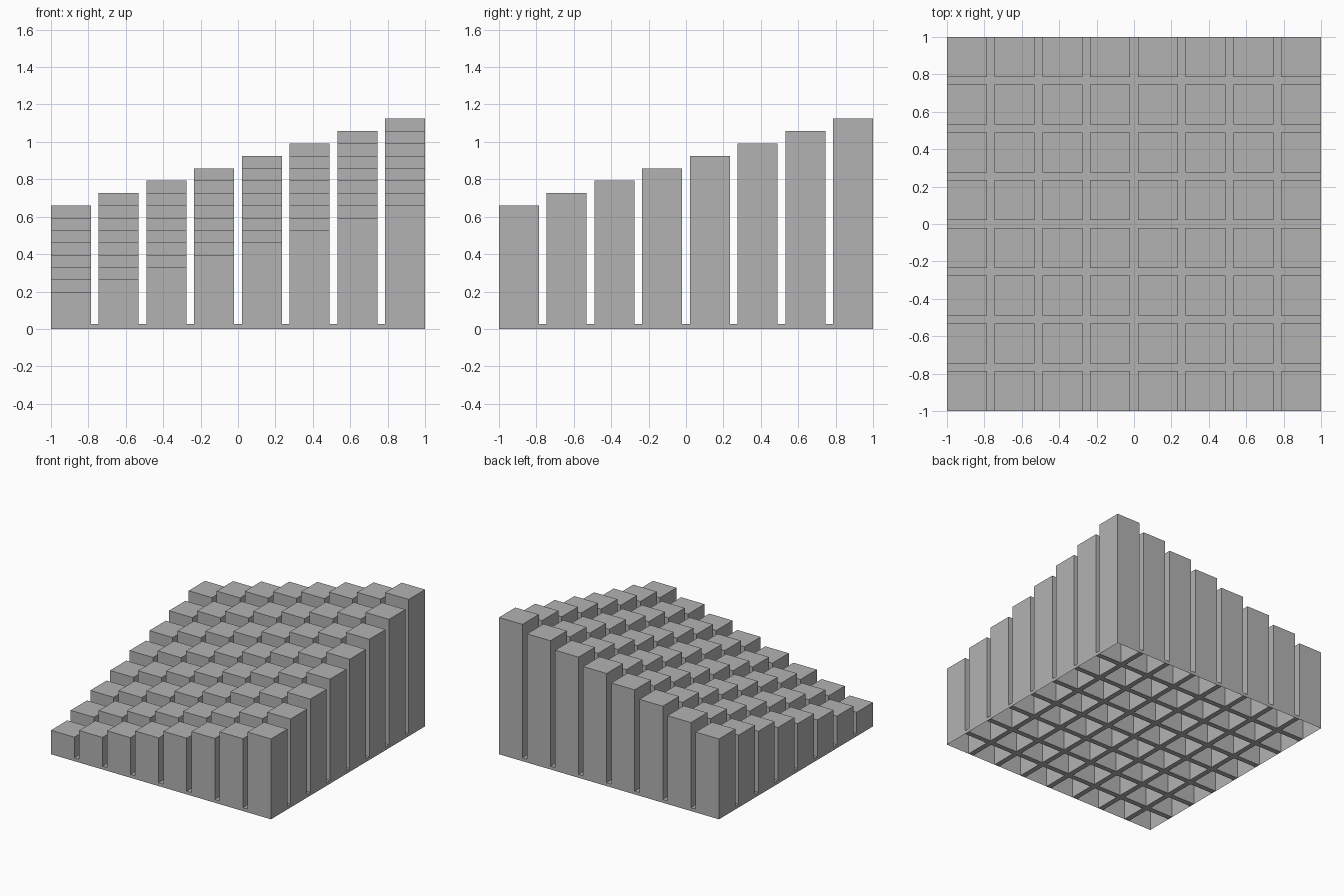
import bpy, bmesh

if "Cube" in bpy.data.objects:
    bpy.data.objects.remove(bpy.data.objects["Cube"], do_unlink=True)

COUNT = 8
POST = 0.2128                                # post width
PITCH = (2 - POST) / (COUNT - 1)
BASE = 0.027                                 # base plate thickness
WALL = 0.021                                 # post wall thickness
LOW, STEP = 0.197, 0.0662                    # lowest post, rise per post

# Grid lines alternate between post strips and gap strips
lines = []
for i in range(COUNT):
    start = -1 + i * PITCH
    lines += [start, start + POST]
last = len(lines) - 1


def sheet(bm, z):
    """Flat sheet of post and gap cells; returns post faces by column and row."""
    verts = [[bm.verts.new((x, y, z)) for y in lines] for x in lines]
    posts = {}
    for a in range(last):
        for b in range(last):
            face = bm.faces.new((verts[a][b], verts[a + 1][b],
                                 verts[a + 1][b + 1], verts[a][b + 1]))
            if a % 2 == 0 and b % 2 == 0:
                posts[a // 2, b // 2] = face
    return verts, posts


def raise_face(bm, face, z):
    """Extrude one face up to the given height."""
    new = bmesh.ops.extrude_discrete_faces(bm, faces=[face])["faces"][0]
    for v in new.verts:
        v.co.z = z


bm = bmesh.new()
upper, tops = sheet(bm, BASE)
lower, pockets = sheet(bm, 0)

# Rim of the base plate joins the two sheets
ring = ([(k, 0) for k in range(last)] + [(last, k) for k in range(last)]
        + [(last - k, last) for k in range(last)] + [(0, last - k) for k in range(last)])
for (a, b), (c, d) in zip(ring, ring[1:] + ring[:1]):
    bm.faces.new((lower[a][b], lower[c][d], upper[c][d], upper[a][b]))

# Posts rise toward the back and the left, hollow from below
bmesh.ops.inset_individual(bm, faces=list(pockets.values()), thickness=WALL)
for (i, j), face in tops.items():
    height = LOW + STEP * (i + j)
    raise_face(bm, face, height)
    raise_face(bm, pockets[i, j], height - BASE)

bmesh.ops.recalc_face_normals(bm, faces=bm.faces[:])
mesh = bpy.data.meshes.new("stepped_post_block")
bm.to_mesh(mesh)
bm.free()

# Single plain grey material
grey = bpy.data.materials.new("plain_grey")
grey.use_nodes = True
colour = (0.45, 0.45, 0.45, 1)
grey.diffuse_color = colour
grey.node_tree.nodes["Principled BSDF"].inputs["Base Color"].default_value = colour
mesh.materials.append(grey)

block = bpy.data.objects.new("stepped_post_block", mesh)
bpy.context.collection.objects.link(block)
